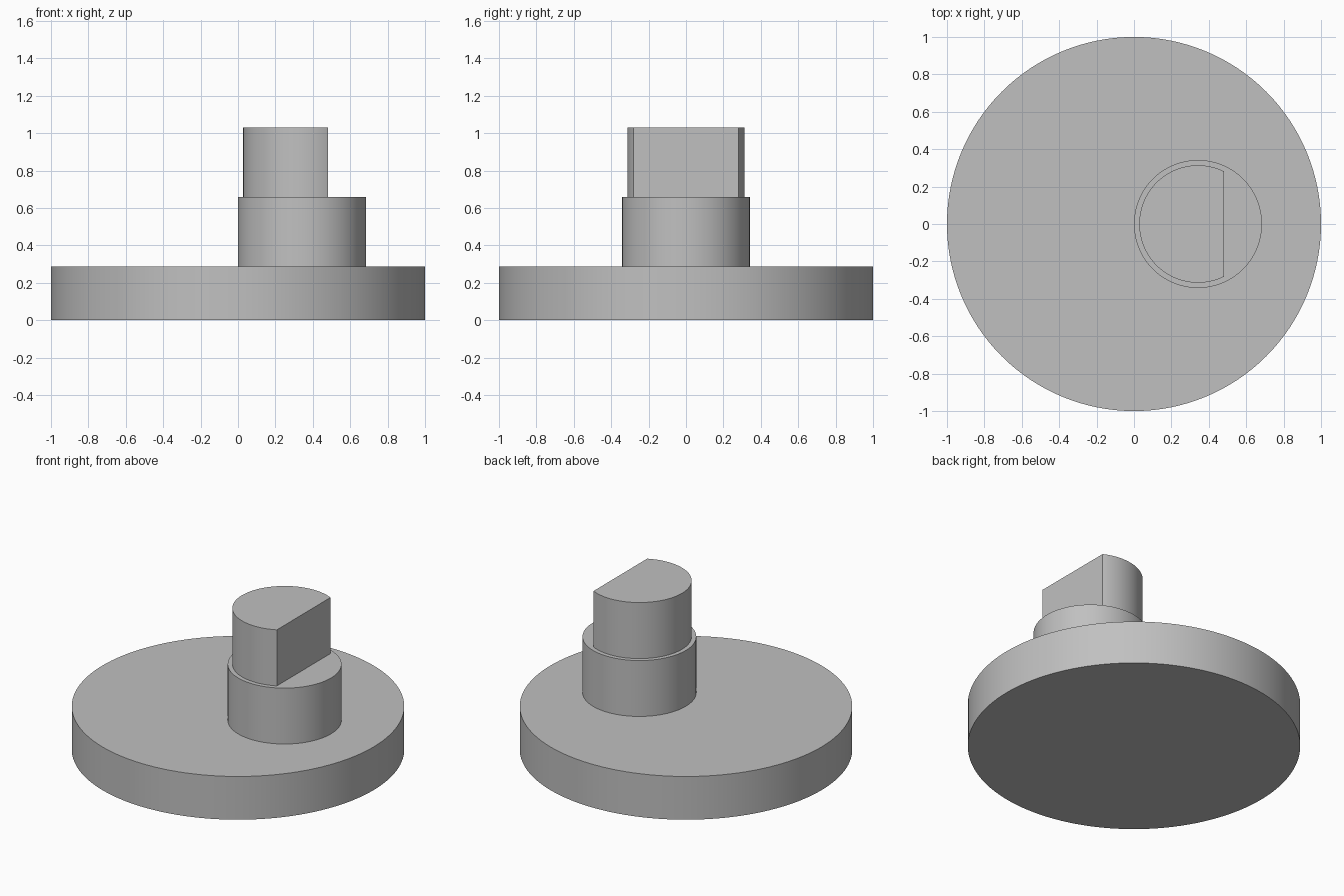
import bpy, bmesh
from math import radians, acos, sin, cos, pi

SEGMENTS = 128
PIN_X = 0.342

cube = bpy.data.objects.get("Cube")
if cube:
    bpy.data.objects.remove(cube, do_unlink=True)

grey = bpy.data.materials.new("plain grey")
grey.use_nodes = True
colour = (0.53, 0.53, 0.53, 1)
grey.diffuse_color = colour
grey.node_tree.nodes["Principled BSDF"].inputs["Base Color"].default_value = colour


def round_bar(name, x, radius, bottom, top, flat=None):
    """Upright round bar; flat is the distance from its axis to a flat on +x."""
    start = acos(flat / radius) if flat else 0
    sweep = 2 * pi - 2 * start
    count = SEGMENTS + 1 if flat else SEGMENTS
    bm = bmesh.new()
    ring = []
    for i in range(count):
        a = start + sweep * i / SEGMENTS
        ring.append(bm.verts.new((x + radius * cos(a), radius * sin(a), bottom)))
    face = bm.faces.new(ring)
    top_geom = bmesh.ops.extrude_face_region(bm, geom=[face], use_keep_orig=True)["geom"]
    raised = [v for v in top_geom if isinstance(v, bmesh.types.BMVert)]
    bmesh.ops.translate(bm, verts=raised, vec=(0, 0, top - bottom))
    bmesh.ops.recalc_face_normals(bm, faces=bm.faces)
    mesh = bpy.data.meshes.new(name)
    bm.to_mesh(mesh)
    bm.free()
    mesh.materials.append(grey)
    obj = bpy.data.objects.new(name, mesh)
    bpy.context.collection.objects.link(obj)
    bpy.ops.object.select_all(action="DESELECT")
    obj.select_set(True)
    bpy.context.view_layer.objects.active = obj
    bpy.ops.object.shade_smooth_by_angle(angle=radians(20))
    return obj


# Wide disc, offset collar and the flatted shaft on top of it
round_bar("base_disc", 0, 1.0, 0, 0.287)
round_bar("collar", PIN_X, 0.342, 0.287, 0.658)
round_bar("flatted_shaft", PIN_X, 0.314, 0.658, 1.03, flat=0.14)
